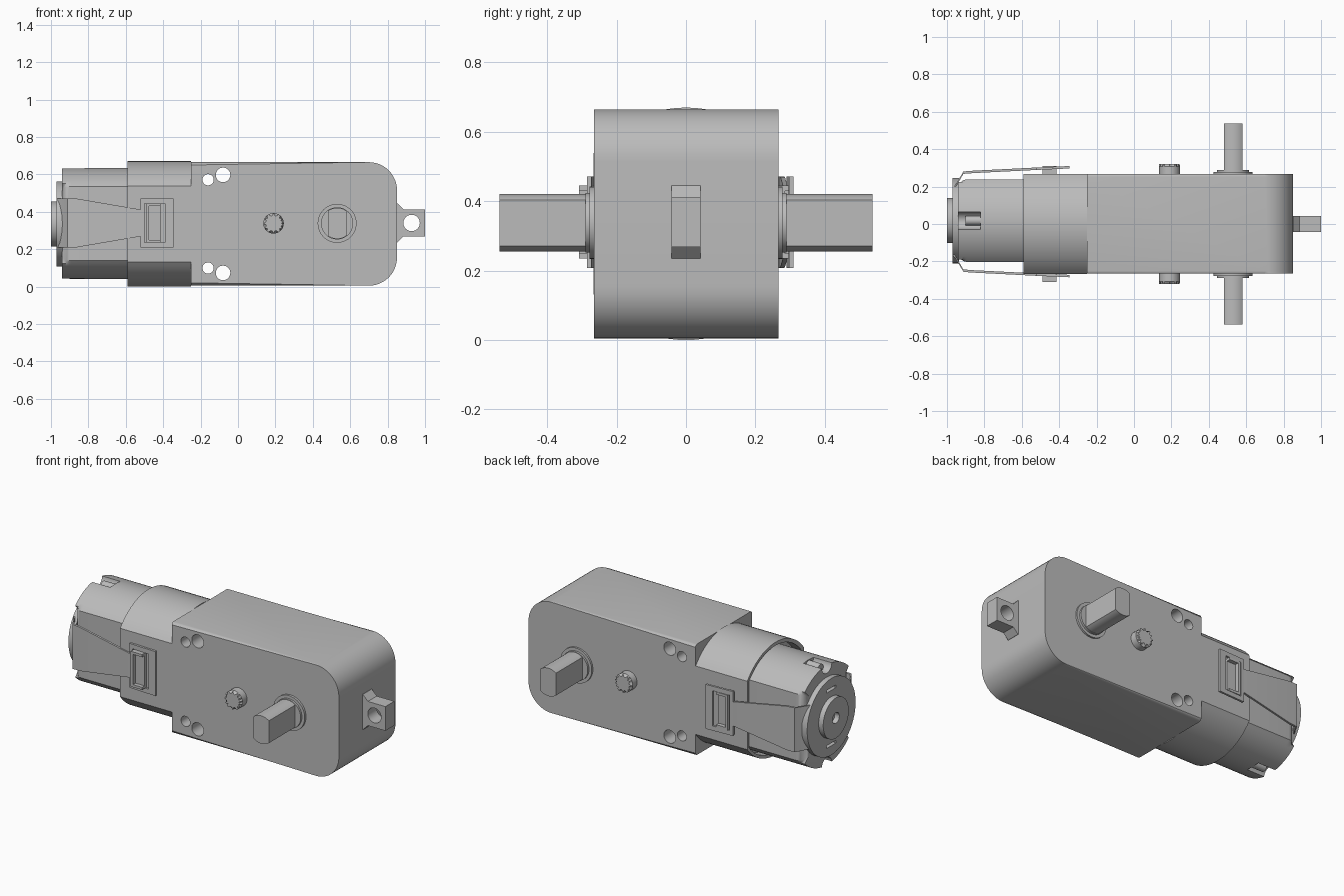
import bpy, bmesh
from math import sin, cos, asin, pi
from mathutils import Vector

cube = bpy.data.objects.get("Cube")
if cube:
    bpy.data.objects.remove(cube, do_unlink=True)

grey = bpy.data.materials.new("light grey plastic")
grey.use_nodes = True
COLOUR = (0.5, 0.5, 0.5, 1)
grey.diffuse_color = COLOUR
grey.node_tree.nodes["Principled BSDF"].inputs["Base Color"].default_value = COLOUR

ZC = 0.335    # height of the centre line
MY = 0.018    # sideways offset of the motor


def finish(name, bm):
    bmesh.ops.recalc_face_normals(bm, faces=bm.faces)
    mesh = bpy.data.meshes.new(name)
    bm.to_mesh(mesh)
    bm.free()
    ob = bpy.data.objects.new(name, mesh)
    bpy.context.collection.objects.link(ob)
    mesh.materials.append(grey)
    return ob


def prism(name, pts, axis, a, b, bevel=0, pick=None, segs=4):
    """Extrude a 2D outline along x (y, z points) or y (x, z points)."""
    bm = bmesh.new()
    place = (lambda p, t: (t, p[0], p[1])) if axis == "x" else (lambda p, t: (p[0], t, p[1]))
    lo = [bm.verts.new(place(p, a)) for p in pts]
    hi = [bm.verts.new(place(p, b)) for p in pts]
    bm.faces.new(lo)
    bm.faces.new(hi)
    for i in range(len(pts)):
        j = (i + 1) % len(pts)
        bm.faces.new((lo[i], lo[j], hi[j], hi[i]))
    if bevel:
        edges = [e for e in bm.edges if pick(e.verts[0].co, e.verts[1].co)]
        bmesh.ops.bevel(bm, geom=edges, offset=bevel, segments=segs, profile=0.5, affect="EDGES")
    return finish(name, bm)


def circle(cx, cz, r, n=40):
    return [(cx + r * cos(2 * pi * i / n), cz + r * sin(2 * pi * i / n)) for i in range(n)]


def flat_circle(cx, cz, r, half, n=24):
    """Circle with two flats at cx +- half."""
    a = asin(half / r)
    angles = [-a + 2 * a * i / n for i in range(n + 1)]
    return [(cx + r * sin(t + k), cz + r * cos(t + k)) for k in (0, pi) for t in angles]


def rect(x0, x1, z0, z1):
    return [(x0, z0), (x1, z0), (x1, z1), (x0, z1)]


def cut(ob, *cutters):
    for c in cutters:
        c.hide_render = True
        mod = ob.modifiers.new("cut", "BOOLEAN")
        mod.operation, mod.solver, mod.object = "DIFFERENCE", "EXACT", c
        bpy.context.view_layer.objects.active = ob
        bpy.ops.object.modifier_apply(modifier=mod.name)
        bpy.data.objects.remove(c, do_unlink=True)


# Gearbox: block with two rounded corners, soft side rims and screw holes
R = 0.15
outline = [(-0.25, 0.665), (-0.25, 0.005)]
outline += [(0.85 - R + R * sin(t), 0.005 + R - R * cos(t)) for t in [pi / 2 * i / 12 for i in range(13)]]
outline += [(0.85 - R + R * cos(t), 0.665 - R + R * sin(t)) for t in [pi / 2 * i / 12 for i in range(13)]]
gearbox = prism("gearbox", outline, "y", -0.265, 0.267, 0.015,
                lambda p, q: abs(p.y - q.y) < 1e-4 and max(p.x, q.x) > -0.2, 3)
for s in (1, -1):
    for x, dz, r in ((-0.16, 0.236, 0.03), (-0.08, 0.262, 0.039)):
        cut(gearbox, prism("hole_cutter", circle(x, ZC + s * dz, r, 28), "y", -0.5, 0.5))

# Motor housing: flat-sided sleeve with an open rim
housing = prism("motor_housing", flat_circle(0, ZC, 0.335, 0.266), "x", -0.59, -0.25)
cut(housing, prism("rim_cutter", flat_circle(0.005, ZC, 0.315, 0.245), "x", -0.7, -0.53))

# Motor can with rounded end and a groove above and below
can = prism("motor_can", flat_circle(MY, ZC + 0.002, 0.297, 0.221), "x", -0.94, -0.5, 0.05,
            lambda p, q: max(p.x, q.x) < -0.9, 6)
for s in (1, -1):
    z = ZC + s * 0.297
    cut(can, prism("groove_cutter", circle(MY, z, 0.047, 24), "x", -1, -0.82))
    prism("can_tab", circle(MY, z - s * 0.027, 0.025, 16), "x", -0.9, -0.77)

# End plate and bearing boss
plate = prism("end_plate", circle(MY, ZC, 0.228, 56), "x", -0.97, -0.935)
for s in (1, -1):
    z = ZC + s * 0.165
    cut(plate, prism("slot_cutter", rect(MY - 0.045, MY + 0.045, z - 0.008, z + 0.008), "x", -1, -0.95))
boss = prism("bearing_boss", circle(MY, ZC, 0.12, 48), "x", -1, -0.96, 0.008,
             lambda p, q: max(p.x, q.x) < -0.99, 2)
cut(boss, prism("bore_cutter", circle(MY, ZC, 0.032, 24), "x", -1.1, -0.97))


# Spring clips: tapered straps ending in a window frame, latched on a hook
def strap(name, side, shift):
    stations = [(-0.968, 0.18, 0.13), (-0.955, 0.195, 0.13), (-0.912, 0.268, 0.132),
                (-0.86, 0.272, 0.13), (-0.522, 0.289, 0.072), (-0.52, 0.289, 0.132), (-0.345, 0.297, 0.132)]
    bm = bmesh.new()
    rings = []
    for x, y, h in stations:
        ring = [(y, -h), (y + 0.013, -h), (y + 0.013, h), (y, h)]
        rings.append([bm.verts.new((x, side * (w + shift), ZC + 0.005 + z)) for w, z in ring])
    for a, b in zip(rings, rings[1:]):
        for i in range(4):
            j = (i + 1) % 4
            bm.faces.new((a[i], a[j], b[j], b[i]))
    bm.faces.new(rings[0])
    bm.faces.new(rings[-1])
    ob = finish(name, bm)
    cut(ob, prism("window_cutter", rect(-0.5, -0.39, ZC - 0.1, ZC + 0.11), "y", side * 0.2, side * 0.5))


for side, word, shift in ((-1, "front", -0.025), (1, "back", 0.0)):
    strap(word + "_clip", side, shift)
    # Hook
    hook = prism(word + "_clip_hook", rect(-0.49, -0.415, ZC - 0.1, ZC + 0.11), "y", side * 0.25, side * 0.309)
    cut(hook, prism("hook_cutter", rect(-0.475, -0.4, ZC - 0.085, ZC + 0.095), "y", side * 0.285, side * 0.4))
    # Output axle with two flats, and its collar
    prism(word + "_axle", flat_circle(0.53, ZC + 0.003, 0.083, 0.05, 12), "y", 0, side * 0.538)
    prism(word + "_axle_washer", circle(0.53, ZC + 0.003, 0.104, 48), "y", side * 0.25, side * 0.278)
    prism(word + "_axle_collar", circle(0.53, ZC + 0.003, 0.086, 48), "y", side * 0.25, side * 0.29)
    # Pivot stub
    prism(word + "_pivot_stub", circle(0.19, ZC + 0.003, 0.055, 36), "y", side * 0.25, side * 0.322, 0.014,
          lambda p, q: min(abs(p.y), abs(q.y)) > 0.3, 1)

# Mounting tab with flared root and a hole
tab_outline = [(0.84, 0.235), (0.852, 0.235), (0.885, 0.268), (1, 0.268),
               (1, 0.412), (0.885, 0.412), (0.852, 0.445), (0.84, 0.445)]
tab = prism("mounting_tab", tab_outline, "y", -0.042, 0.042)
cut(tab, prism("tab_hole_cutter", circle(0.928, ZC + 0.005, 0.044, 32), "y", -0.2, 0.2))

# Smooth curved faces, keep crisp edges
for ob in bpy.context.scene.objects:
    ob.select_set(ob.type == "MESH")
bpy.context.view_layer.objects.active = gearbox
bpy.ops.object.shade_smooth_by_angle(angle=0.6)
